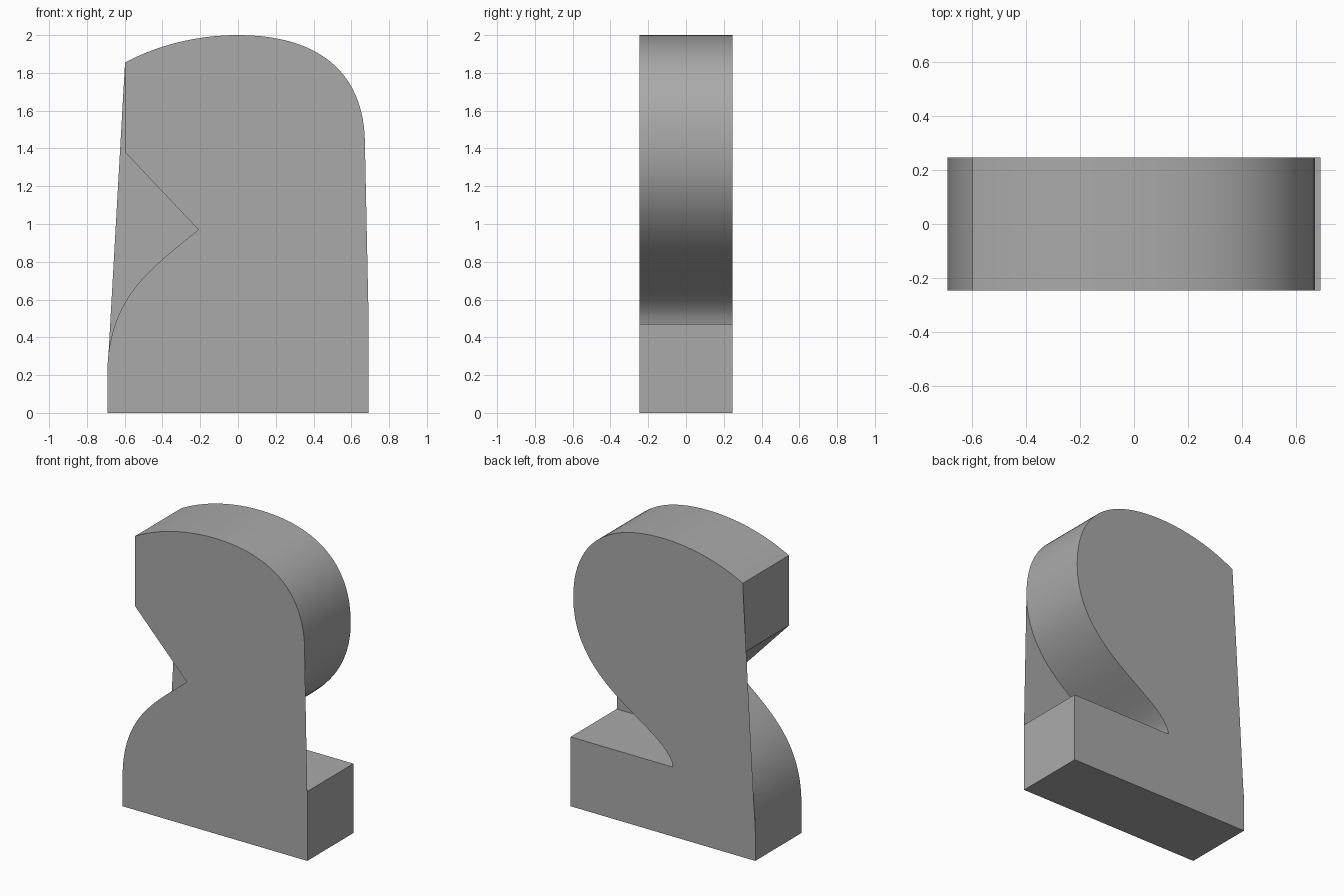
import bpy
import bmesh
from mathutils import Vector
from mathutils.geometry import interpolate_bezier

cube = bpy.data.objects.get("Cube")
if cube:
    bpy.data.objects.remove(cube, do_unlink=True)

HALF_DEPTH = 0.247
STEPS = 24

grey = bpy.data.materials.new("plain_grey")
grey.use_nodes = True
colour = (0.4, 0.4, 0.4, 1)
grey.diffuse_color = colour
grey.node_tree.nodes["Principled BSDF"].inputs["Base Color"].default_value = colour


def curve(*points):
    """Cubic arc through four (x, z) control points."""
    a, b, c, d = [Vector((x, z, 0)) for x, z in points]
    return [p.to_2d() for p in interpolate_bezier(a, b, c, d, STEPS)]


# Counter-clockwise outline pieces, as seen from the front
foot = [(-0.692, 0), (0.692, 0), (0.692, 0.47)]
right_notch = curve((-0.077, 0.47), (-0.03, 0.725), (0.672, 0.82), (0.672, 1.42))[:-1]
crown_right = curve((0.672, 1.42), (0.672, 1.80), (0.43, 2), (0, 2))
crown_left = curve((0, 2), (-0.21, 2), (-0.42, 1.95), (-0.598, 1.855))[1:]
left_notch = [(-0.598, 1.38)] + curve(
    (-0.21, 0.97), (-0.45, 0.77), (-0.692, 0.62), (-0.692, 0.2))[:-1]
heel = [(-0.692, 0.2)]

bm = bmesh.new()
front, back, front_cap, back_cap = [], [], [], []
for piece in (foot, right_notch, crown_right, crown_left, left_notch, heel):
    for x, z in piece:
        front.append(bm.verts.new((x, -HALF_DEPTH, z)))
        back.append(bm.verts.new((x, HALF_DEPTH, z)))
        # The front sheet spans the right notch, the back sheet the left one
        if piece is not right_notch:
            front_cap.append(front[-1])
        if piece is not left_notch:
            back_cap.append(back[-1])

# Side walls follow the whole outline
for i in range(len(front)):
    j = (i + 1) % len(front)
    bm.faces.new((front[j], front[i], back[i], back[j]))
bm.faces.new(front_cap)
bm.faces.new(back_cap[::-1])

mesh = bpy.data.meshes.new("curved_slab")
bm.to_mesh(mesh)
bm.free()
mesh.materials.append(grey)
slab = bpy.data.objects.new("curved_slab", mesh)
bpy.context.collection.objects.link(slab)

# Smooth arcs, sharp corners
bpy.ops.object.select_all(action="DESELECT")
slab.select_set(True)
bpy.context.view_layer.objects.active = slab
bpy.ops.object.shade_smooth_by_angle(angle=0.5)
